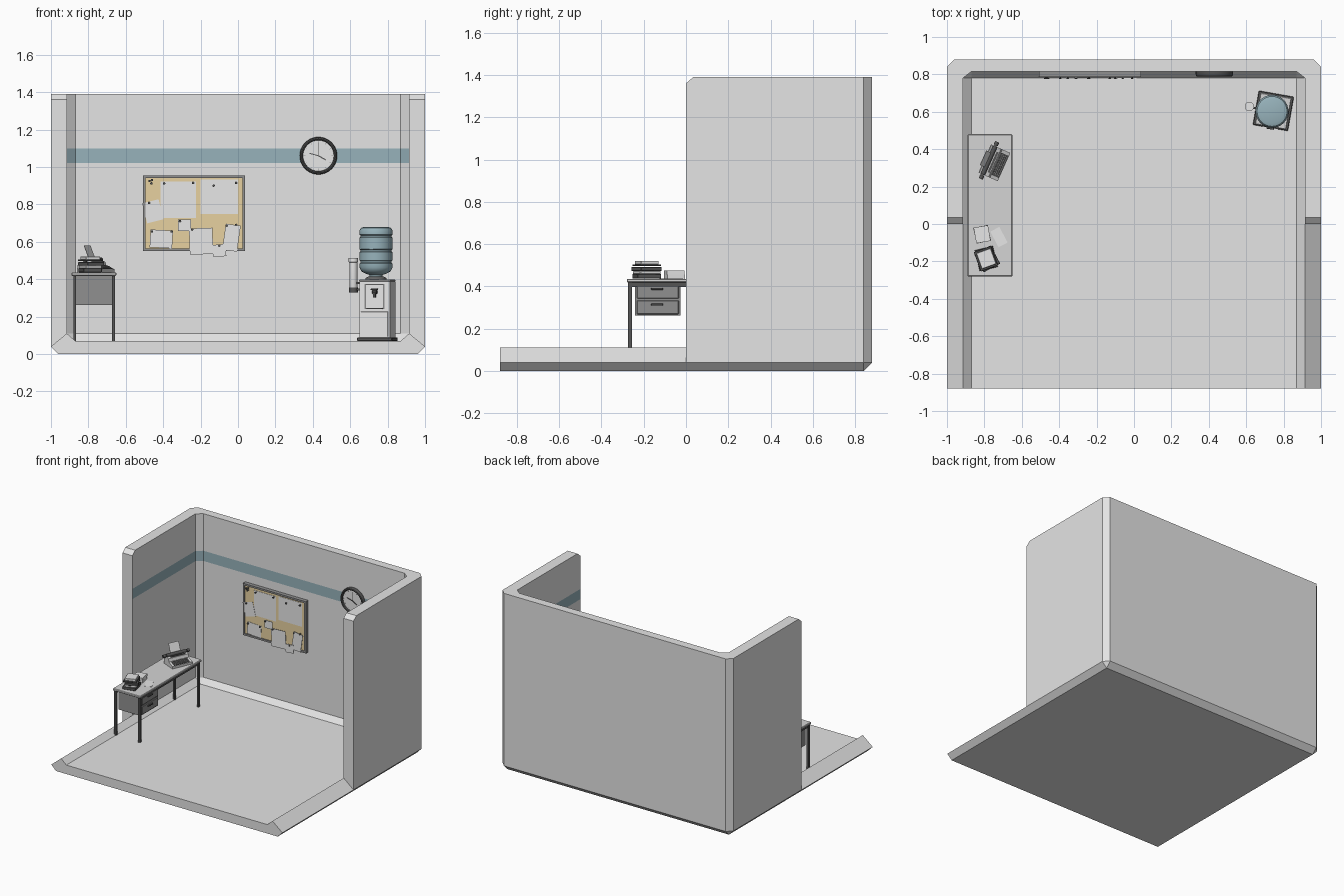
import bpy, bmesh, math
from mathutils import Matrix, Vector

if "Cube" in bpy.data.objects:
    bpy.data.objects.remove(bpy.data.objects["Cube"])

def material(name, c):
    m = bpy.data.materials.new(name)
    m.diffuse_color = (*c, 1)
    m.use_nodes = True
    m.node_tree.nodes["Principled BSDF"].inputs["Base Color"].default_value = m.diffuse_color
    return m

WALL = material("wall_grey", (0.78, 0.78, 0.78))
TEAL = material("blue_teal", (0.31, 0.45, 0.50))
WHITE = material("white", (0.9, 0.9, 0.9))
CORK = material("cork", (0.86, 0.69, 0.38))
DARK = material("dark_grey", (0.09, 0.09, 0.09))
MID = material("mid_grey", (0.28, 0.28, 0.28))
LIGHT = material("light_grey", (0.66, 0.66, 0.66))
I = Matrix.Identity(4)

def T(x, y, z, rz=0):
    return Matrix.Translation((x, y, z)) @ Matrix.Rotation(math.radians(rz), 4, 'Z')

def finish(name, bm, mats, smooth=False):
    bmesh.ops.recalc_face_normals(bm, faces=bm.faces[:])
    me = bpy.data.meshes.new(name)
    bm.to_mesh(me)
    bm.free()
    for m in mats:
        me.materials.append(m)
    ob = bpy.data.objects.new(name, me)
    bpy.context.collection.objects.link(ob)
    if smooth:
        bpy.ops.object.select_all(action='DESELECT')
        ob.select_set(True)
        bpy.context.view_layer.objects.active = ob
        bpy.ops.object.shade_smooth_by_angle(angle=math.radians(35))
    return ob

def boxes(name, parts, mat, M=I, bevel=0):
    """parts: (centre, size[, euler degrees])"""
    bm = bmesh.new()
    for p in parts:
        c, s = p[0], p[1]
        R = I
        if len(p) > 2:
            for ang, ax in zip(p[2], 'XYZ'):
                R = Matrix.Rotation(math.radians(ang), 4, ax) @ R
        bmesh.ops.create_cube(bm, size=1, matrix=M @ Matrix.Translation(c) @ R @ Matrix.Diagonal((*s, 1)))
    if bevel:
        bmesh.ops.bevel(bm, geom=bm.edges[:], offset=bevel, segments=1, affect='EDGES')
    return finish(name, bm, [mat])

def lathe(name, prof, mat, M=I, n=32):
    bm = bmesh.new()
    vs = [bm.verts.new((r, 0, z)) for r, z in prof]
    es = [bm.edges.new(e) for e in zip(vs, vs[1:])]
    bmesh.ops.spin(bm, geom=vs + es, cent=(0, 0, 0), axis=(0, 0, 1), angle=2 * math.pi, steps=n)
    bmesh.ops.remove_doubles(bm, verts=bm.verts[:], dist=1e-5)
    bmesh.ops.transform(bm, matrix=M, verts=bm.verts[:])
    return finish(name, bm, [mat], True)

def prism(name, prof, w, mat, M=I):
    """(y, z) outline extruded along x"""
    bm = bmesh.new()
    f = bm.faces.new([bm.verts.new((-w / 2, y, z)) for y, z in prof])
    r = bmesh.ops.extrude_face_region(bm, geom=[f])
    bmesh.ops.translate(bm, vec=(w, 0, 0), verts=[v for v in r['geom'] if isinstance(v, bmesh.types.BMVert)])
    bmesh.ops.transform(bm, matrix=M, verts=bm.verts[:])
    return finish(name, bm, [mat])

# Room shell: wall section swept round a U, with chamfers and a painted band
bm, cache = bmesh.new(), {}
def face(pts, mi=0):
    vs = []
    for p in pts:
        k = tuple(round(c, 4) for c in p)
        if k not in cache:
            cache[k] = bm.verts.new(k)
        if cache[k] not in vs:
            vs.append(cache[k])
    if len(vs) > 2:
        bm.faces.new(vs).material_index = mi

def section(b, o, i, f, top):
    return [(*b, 0), (*o, .04), (*o, top), (*i, top), (*i, 1.10), (*i, 1.02), (*i, .11), (*f, .07)]
flip = lambda pts: [(-x, y, z) for x, y, z in pts]
half = [section((-.96, y), (-1, y), (-.915, y), (-.87, y), t) for y, t in ((0, 1.36), (.035, 1.39))]
half.append(section((-.96, .84), (-1, .84), (-.915, .78), (-.87, .78), 1.39))
half.append(section((-.96, .84), (-.96, .88), (-.87, .815), (-.87, .78), 1.39))
st = half + [flip(s) for s in reversed(half)]
for a, b in zip(st, st[1:]):
    for k in range(7):
        face([a[k], a[k + 1], b[k + 1], b[k]], 1 if k == 4 else 0)
for s in (st[0], st[-1]):
    face(s[1:7])
face([s[0] for s in st])
face([s[7] for s in st])
left = [half[0][k] for k in (0, 1, 6, 7)]
back = left + flip(left)[::-1]
front = [(x, -.88, z) for x, y, z in back]
face(front)
for k in range(8):
    j = (k + 1) % 8
    face([back[k], back[j], front[j], front[k]])
finish("room_shell", bm, [WALL, TEAL])

# Notice board
cx, cz, w, h = -.235, .752, .545, .405
boxes("board_cork", [((cx, .804, cz), (w - .02, .02, h - .02))], CORK)
boxes("board_frame", [((cx, .8, cz + s * (h / 2 - .007)), (w, .03, .014)) for s in (-1, 1)] +
      [((cx + s * (w / 2 - .007), .8, cz), (.014, .03, h - .028)) for s in (-1, 1)], MID)
notes = [(-.32, .825, .19, .195, 0), (-.1, .84, .2, .185, 0), (-.455, .763, .09, .11, -14),
         (-.41, .615, .12, .095, 3), (-.285, .688, .07, .06, 0), (-.197, .603, .125, .14, -2),
         (-.035, .622, .08, .14, 8), (-.1, .553, .07, .065, -5)]
boxes("pinned_papers", [((x, .791 - .0015 * k, z), (a, .002, b), (0, r, 0))
                        for k, (x, z, a, b, r) in enumerate(notes)], WHITE)
pins = [(-.46, .93), (-.473, .925), (-.463, .912), (-.395, .912), (-.24, .915), (-.13, .9), (-.01, .915),
        (-.475, .808), (-.46, .655), (-.355, .655), (-.31, .71), (-.245, .665), (-.06, .685), (-.01, .69), (-.1, .578)]
for x, z in pins:
    lathe("push_pin", [(0, 0), (.004, 0), (.004, .01), (.007, .012), (.007, .016), (0, .016)], DARK,
          Matrix.Translation((x, .79, z)) @ Matrix.Rotation(math.pi / 2, 4, 'X'), 8)

# Wall clock
C = Matrix.Translation((.43, .815, 1.06)) @ Matrix.Rotation(math.pi / 2, 4, 'X')
lathe("clock_rim", [(.082, .01), (.085, .024), (.091, .027), (.097, .024), (.1, .016), (.1, 0)], DARK, C, 40)
lathe("clock_face", [(0, .012), (.084, .012)], WHITE, C, 40)
hands = [(90, .07, .003), (165, .05, .005), (-30, .045, .006)]
boxes("clock_hands", [((math.cos(math.radians(a)) * l / 2, math.sin(math.radians(a)) * l / 2, .0145), (l, t, .003), (0, 0, a))
                      for a, l, t in hands], DARK, C)
boxes("clock_ticks", [((.074 * math.cos(k * math.pi / 6), .074 * math.sin(k * math.pi / 6), .013), (.009, .002, .002), (0, 0, k * 30))
                      for k in range(12)], MID, C)

# Desk
boxes("desk_top", [((-.77, .1, .427), (.24, .76, .018))], LIGHT, bevel=.004)
boxes("desk_legs", [((x, y, .245), (.015, .018, .35)) for x in (-.873, -.665) for y in (-.265, .462)], DARK)
boxes("desk_rails", [((x, .1, .408), (.01, .72, .02)) for x in (-.873, -.667)], DARK)
boxes("drawer_cabinet", [((-.77, -.133, .34), (.19, .215, .155))], MID)
boxes("drawer_fronts", [((-.672, -.133, z), (.01, .198, .066)) for z in (.376, .301)], MID, bevel=.003)
boxes("drawer_handles", [((-.663, -.137, z), (.01, .055, .011)) for z in (.388, .314)], DARK, bevel=.002)

# Stacks on the desk
S = T(-.79, -.185, .436, 20)
boxes("folder_covers", [((0, 0, .012), (.1, .115, .022), (0, 0, -6)), ((.004, -.003, .046), (.1, .11, .02), (0, 0, 8)),
                        ((-.002, 0, .064), (.098, .11, .008))], DARK, S, .002)
boxes("folder_pages", [((0, 0, .029), (.09, .105, .014), (0, 0, 3)), ((0, 0, .076), (.082, .09, .018))], WHITE, S, .002)
boxes("paper_stack", [((0, 0, .01), (.078, .085, .02), (0, 0, 3)), ((0, 0, .03), (.078, .085, .018))], WHITE, T(-.812, -.055, .436, 10))
boxes("loose_sheet", [((0, 0, .001), (.055, .095, .002))], WHITE, T(-.722, -.07, .436, 28))

# Typewriter
W = T(-.748, .328, .436, 66)
prism("typewriter_body", [(-.058, 0), (-.058, .018), (-.012, .036), (-.004, .058), (.012, .062), (.05, .062), (.055, .05), (.055, 0)],
      .165, LIGHT, W)
tilt = math.degrees(math.atan2(.018, .046))
boxes("typewriter_key_bed", [((0, -.035, .0275), (.13, .044, .004), (tilt, 0, 0))], DARK, W)
boxes("typewriter_keys", [((-.052 + .013 * i + .003 * (r % 2), -.049 + .0095 * r, .026 + .0037 * r), (.008, .006, .006), (tilt, 0, 0))
                          for r in range(4) for i in range(9)], MID, W)
boxes("typewriter_slot", [((0, .006, .0625), (.12, .012, .005))], DARK, W)
P = W @ Matrix.Translation((-.1, .03, .068)) @ Matrix.Rotation(math.pi / 2, 4, 'Y')
lathe("typewriter_roller", [(0, -.008), (.012, -.008), (.012, .012), (.007, .012), (.007, .02), (.013, .02), (.013, .18),
                            (.007, .18), (.007, .188), (.012, .188), (.012, .208), (0, .208)], DARK, P, 14)
boxes("typewriter_paper", [((0, .05, .108), (.085, .002, .075), (-22, 0, 0))], WHITE, W)

# Water cooler
K = T(.745, .605, .07, -10)
boxes("cooler_base", [((0, 0, .009), (.19, .185, .018))], DARK, K, .003)
boxes("cooler_body", [((0, .01, .167), (.165, .15, .3)), ((0, -.07, .094), (.165, .03, .152)),
                      ((0, -.07, .309), (.165, .03, .016))] +
      [((s * .067, -.07, .2355), (.031, .03, .131)) for s in (-1, 1)], WHITE, K)
boxes("cooler_top", [((0, -.002, .322), (.168, .17, .01))], LIGHT, K, .003)
boxes("cooler_door", [((0, -.087, .09), (.148, .006, .135))], WHITE, K, .002)
boxes("cooler_recess_trim", [((0, -.085, z), (.108, .004, .004)) for z in (.173, .301)] +
      [((s * .052, -.085, .237), (.004, .004, .128)) for s in (-1, 1)], MID, K)
boxes("cooler_drip_tray", [((0, -.075, .174), (.085, .035, .006))], DARK, K)
boxes("cooler_tap", [((0, -.077, .262), (.022, .04, .02)), ((0, -.092, .246), (.014, .014, .03)),
                     ((0, -.094, .275), (.04, .012, .008))], DARK, K, .002)
B = T(.738, .602, .07)
lathe("cooler_collar", [(0, .325), (.055, .325), (.055, .337), (.038, .345), (0, .345)], MID, B)
rib = lambda z: [(.088, z - .008), (.083, z - .004), (.083, z + .004), (.088, z + .008)]
lathe("water_bottle", [(0, .335), (.034, .335), (.034, .352), (.056, .36), (.078, .372), (.088, .392)] + rib(.422) + rib(.482) +
      rib(.56) + [(.088, .592), (.08, .604), (.062, .61), (0, .61)], TEAL, B)
# Cup dispenser on the side of the cooler
D = T(.617, .628, 0)
lathe("cup_tube", [(0, .345), (.018, .345), (.022, .36), (.022, .49), (.025, .492), (.025, .512), (0, .512)], WHITE, D, 20)
lathe("cup_tube_ring", [(.015, .328), (.024, .328), (.024, .355), (.015, .355)], DARK, D, 20)
boxes("cup_tube_bracket", [((.652, .62, z), (.05, .012, .012)) for z in (.345, .38)], DARK)
